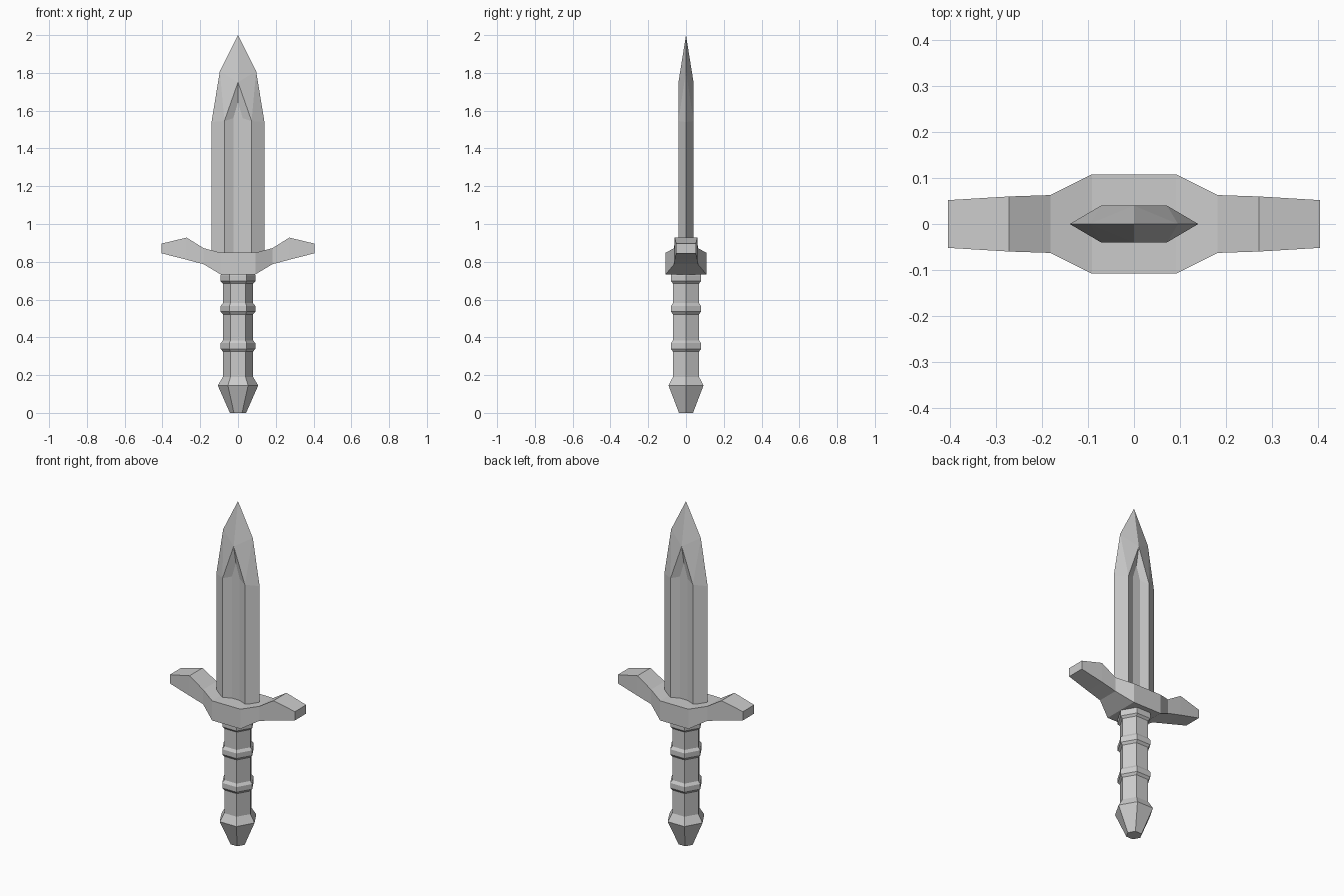
import bpy, bmesh
from math import cos, sin, pi

if "Cube" in bpy.data.objects:
    bpy.data.objects.remove(bpy.data.objects["Cube"])


def make_object(name, verts, faces, mirror=None):
    bm = bmesh.new()
    vs = [bm.verts.new(v) for v in verts]
    for f in faces:
        bm.faces.new([vs[i] for i in f])
    bmesh.ops.recalc_face_normals(bm, faces=bm.faces[:])
    mesh = bpy.data.meshes.new(name)
    bm.to_mesh(mesh)
    bm.free()
    obj = bpy.data.objects.new(name, mesh)
    bpy.context.collection.objects.link(obj)
    if mirror:
        mod = obj.modifiers.new("mirror", 'MIRROR')
        mod.use_axis = mirror
        mod.use_clip = True
    return obj


def loft(name, rings):
    """Skin equal-sized vertex rings and cap both ends."""
    n = len(rings[0])
    verts = [v for ring in rings for v in ring]
    faces = [(r * n + i, r * n + (i + 1) % n, (r + 1) * n + (i + 1) % n, (r + 1) * n + i)
             for r in range(len(rings) - 1) for i in range(n)]
    last = (len(rings) - 1) * n
    faces += [tuple(range(n)), tuple(range(last, last + n))]
    return make_object(name, verts, faces)


# Grip with binding rings and pommel: hexagonal profile (radius, height)
profile = [(0.043, 0), (0.107, 0.145), (0.08, 0.19)]
for z in (0.355, 0.552):
    profile += [(0.08, z - 0.03), (0.092, z - 0.016), (0.092, z + 0.014), (0.08, z + 0.029)]
profile += [(0.08, 0.685), (0.092, 0.697), (0.092, 0.728), (0.085, 0.745)]
loft("grip", [[(r * cos(i * pi / 3), r * sin(i * pi / 3), z) for i in range(6)]
              for r, z in profile])

# Crossguard: rectangular sections (x, half depth, bottom, top)
half = [(0.092, 0.108, 0.733, 0.848), (0.182, 0.063, 0.787, 0.872),
        (0.272, 0.060, 0.811, 0.928), (0.405, 0.052, 0.845, 0.896)]
sections = [(-x, d, b, t) for x, d, b, t in reversed(half)] + half
loft("crossguard", [[(x, -d, b), (x, d, b), (x, d, t), (x, -d, t)]
                    for x, d, b, t in sections])

# Blade: one quarter with edge bevel, ridge and recessed fuller, mirrored in x and y
base, floor = 0.82, -0.02
quarter = [
    (0.14, 0, base), (0.14, 0, 1.54), (0.096, 0, 1.81), (0, 0, 2),       # cutting edge
    (0.072, -0.04, base), (0.072, -0.04, 1.545), (0, -0.04, 1.75),       # fuller rim
    (0.025, floor, base), (0.025, floor, 1.56), (0, floor, 1.645),       # fuller floor
    (0, floor, base), (0, 0, base)]
make_object("blade", quarter,
            [(0, 1, 5, 4), (1, 2, 5), (2, 6, 5), (2, 3, 6), (4, 5, 8, 7),
             (5, 6, 9, 8), (7, 8, 9, 10), (0, 4, 7, 10, 11)],
            mirror=(True, True, False))
